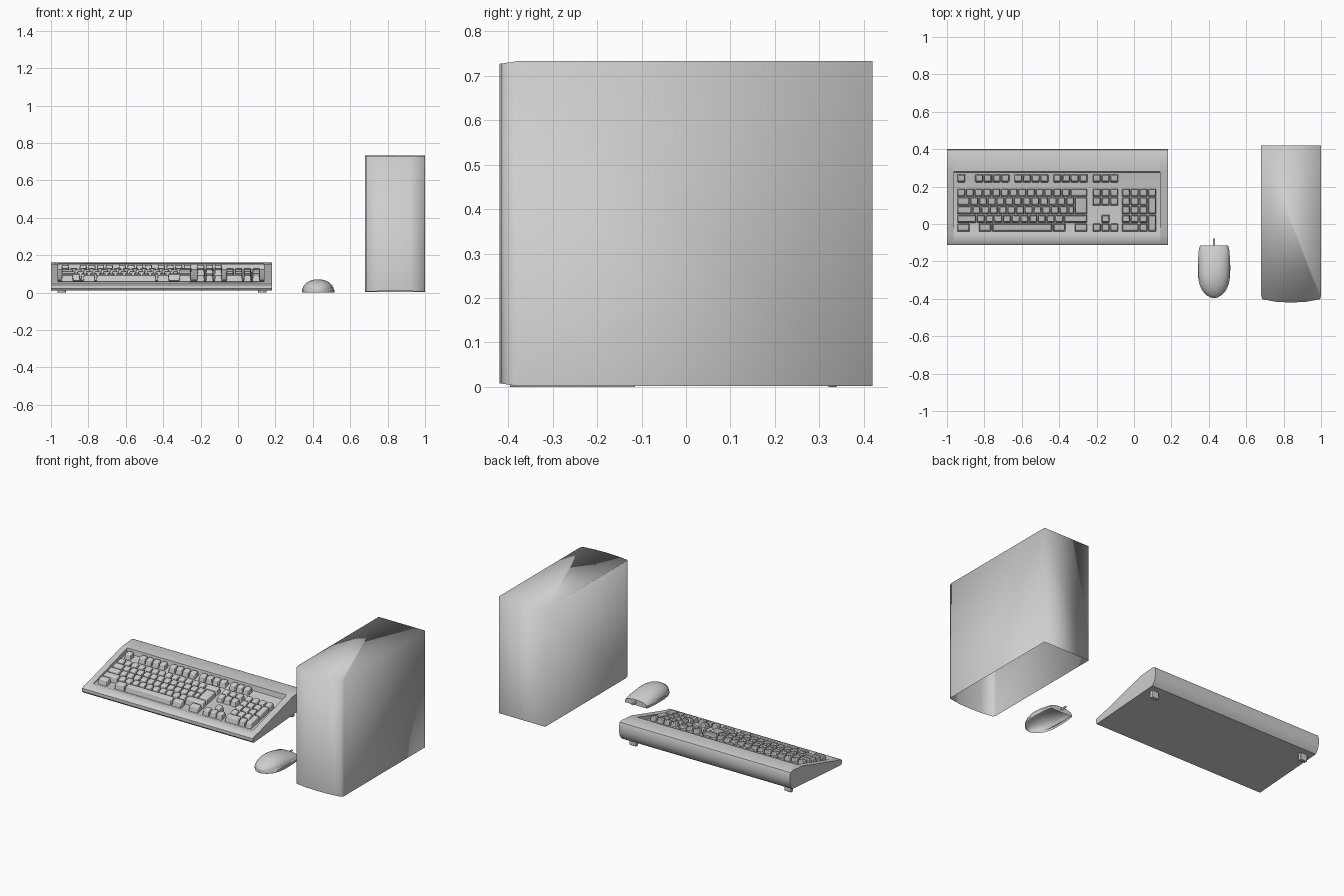
import bpy, bmesh, math

cube = bpy.data.objects.get("Cube")
if cube:
    bpy.data.objects.remove(cube, do_unlink=True)

grey = bpy.data.materials.new("light_grey")
grey.use_nodes = True
COLOR = (0.62, 0.62, 0.62, 1)
grey.diffuse_color = COLOR
grey.node_tree.nodes["Principled BSDF"].inputs["Base Color"].default_value = COLOR


def finish(name, bm, angle=None, bevel=0):
    """Turn a bmesh into a shaded object; angle None means smooth throughout."""
    bmesh.ops.recalc_face_normals(bm, faces=bm.faces)
    mesh = bpy.data.meshes.new(name)
    bm.to_mesh(mesh)
    bm.free()
    mesh.materials.append(grey)
    obj = bpy.data.objects.new(name, mesh)
    bpy.context.collection.objects.link(obj)
    if bevel:
        mod = obj.modifiers.new("Rounding", "BEVEL")
        mod.width = bevel
        mod.segments = 2
    bpy.ops.object.select_all(action="DESELECT")
    obj.select_set(True)
    bpy.context.view_layer.objects.active = obj
    if angle is None:
        bpy.ops.object.shade_smooth()
    else:
        bpy.ops.object.shade_smooth_by_angle(angle=math.radians(angle))
    return obj


def loft(bm, rings, closed=False):
    """Skin a list of equally long point rings; returns their vertices."""
    rows = [[bm.verts.new(p) for p in ring] for ring in rings]
    n = len(rows[0])
    for a, b in zip(rows, rows[1:]):
        for i in range(n if closed else n - 1):
            j = (i + 1) % n
            bm.faces.new((a[i], a[j], b[j], b[i]))
    return rows


def box(bm, center, size, taper=1.0):
    verts = bmesh.ops.create_cube(bm, size=1)["verts"]
    for v in verts:
        k = taper if v.co.z > 0 else 1
        v.co.x = center[0] + v.co.x * size[0] * k
        v.co.y = center[1] + v.co.y * size[1] * k
        v.co.z = center[2] + v.co.z * size[2]
    return verts


# Tower case: bowed front, open underneath
half = [(0.16, 0.42), (0.16, -0.38), (0.155, -0.402), (0.08, -0.416)]
plan = half + [(0, -0.42)] + [(-x, y) for x, y in reversed(half)]


def tower_ring(z, inward):
    return [(0.84 + x, y, z + inward * max(0, -0.38 - y) * 0.15) for x, y in plan]


bm = bmesh.new()
rows = loft(bm, [tower_ring(0.002, 1), tower_ring(0.733, -1)], closed=True)
bm.faces.new(rows[1])
finish("tower_case", bm)

# Mouse shell: domed sections from the cable end to the rounded palm end
sections = [(-0.115, 0.075, 0.034), (-0.135, 0.081, 0.042), (-0.18, 0.085, 0.056),
            (-0.23, 0.087, 0.067), (-0.28, 0.086, 0.071), (-0.32, 0.079, 0.066),
            (-0.355, 0.064, 0.054), (-0.38, 0.042, 0.038), (-0.393, 0.018, 0.024),
            (-0.396, 0.004, 0.018)]
STEPS = 14
bm = bmesh.new()
rings = []
for y, w, h in sections:
    arc = [math.pi * i / STEPS for i in range(STEPS + 1)]
    dome = [(0.428 + 0.96 * w * math.cos(t), y, 0.016 + (h - 0.016) * math.sin(t)) for t in arc]
    rings.append([(0.428 + w, y, 0), (0.428 + w, y, 0.014)] + dome
                 + [(0.428 - w, y, 0.014), (0.428 - w, y, 0)])
rows = loft(bm, rings)
bm.faces.new(rows[0])
bm.faces.new(rows[-1])
finish("mouse_shell", bm, 45)

# Mouse cable stub
bpy.ops.mesh.primitive_cylinder_add(vertices=12, radius=0.006, depth=0.045,
                                    location=(0.428, -0.1, 0.02),
                                    rotation=(math.pi / 2, 0, 0))
cable = bpy.context.object
cable.name = "mouse_cable_stub"
cable.data.materials.append(grey)
bpy.ops.object.shade_smooth_by_angle(angle=math.radians(40))

# Keyboard body: two side rails and a centre with a sunken key deck
SLOPE = 0.21


def deck_z(y):
    return 0.06 + SLOPE * (y + 0.02)


front = [(-0.105, 0.012), (-0.113, 0.022), (-0.112, 0.04), (-0.1, 0.05), (-0.055, 0.058)]
rear = [(0.28, 0.153), (0.375, 0.161), (0.395, 0.155), (0.402, 0.135),
        (0.402, 0.1), (0.395, 0.07), (0.375, 0.045)]
deck = [(-0.045, deck_z(-0.045)), (0.275, deck_z(0.275))]


def prism(name, profile, x0, x1):
    bm = bmesh.new()
    ends = loft(bm, [[(x, y, z) for y, z in profile] for x in (x0, x1)], closed=True)
    for end in ends:
        bm.faces.new(end)
    finish(name, bm, 40)


prism("keyboard_right_rail", front + rear, -1.0, -0.963)
prism("keyboard_left_rail", front + rear, 0.14, 0.182)
prism("keyboard_center", front + deck + rear, -0.963, 0.14)

# Fold-out feet under the back
bm = bmesh.new()
for x in (-0.943, 0.13):
    box(bm, (x, 0.33, 0.026), (0.046, 0.022, 0.052))
finish("keyboard_feet", bm, 30, bevel=0.003)

# Keycaps
UNIT = 0.0466
KEY_HEIGHT = 0.034
bm = bmesh.new()


def key(x, y_top, width=1, rows=1):
    """Add a cap whose left edge is x and whose back edge is y_top."""
    w, d = width * UNIT, rows * UNIT
    cx, cy = x + w / 2, y_top - d / 2
    verts = box(bm, (cx, cy, KEY_HEIGHT / 2 - 0.004), (w - 0.003, d - 0.003, KEY_HEIGHT))
    for v in verts:
        if v.co.z > KEY_HEIGHT / 2:
            v.co.x += 0.005 if v.co.x < cx else -0.005
            v.co.y += 0.008 if v.co.y < cy else -0.003
        v.co.z += deck_z(v.co.y)


def key_row(x, y_top, widths):
    """Lay keys side by side; negative widths are gaps."""
    for w in widths:
        if w > 0:
            key(x, y_top, w)
        x += abs(w) * UNIT


def row_y(row):
    return 0.19 - row * UNIT


# Function row
key_row(-0.947, 0.267, [1])
for start in (-0.851, -0.642, -0.433):
    key_row(start, 0.267, [1] * 4)
key_row(-0.222, 0.267, [1] * 3)

# Letter block
letters = [[1] * 13 + [2],
           [1.5] + [1] * 12,
           [1.75] + [1] * 11 + [0.75],
           [2.25] + [1] * 10 + [2.75],
           [1.5, -1, 1.5, 7, 1.5, -1, 1.5]]
for r, widths in enumerate(letters):
    key_row(-0.947, row_y(r), widths)
key(-0.947 + 13.5 * UNIT, row_y(1), 1.5, 2)

# Navigation and arrow keys
for r, widths in ((0, [1] * 3), (1, [1] * 3), (3, [-1, 1]), (4, [1] * 3)):
    key_row(-0.222, row_y(r), widths)

# Number pad
for r, widths in enumerate([[1] * 4, [1] * 3, [1] * 3, [1] * 3, [2, 1]]):
    key_row(-0.066, row_y(r), widths)
for r in (1, 3):
    key(-0.066 + 3 * UNIT, row_y(r), 1, 2)
finish("keycaps", bm, 50, bevel=0.004)
